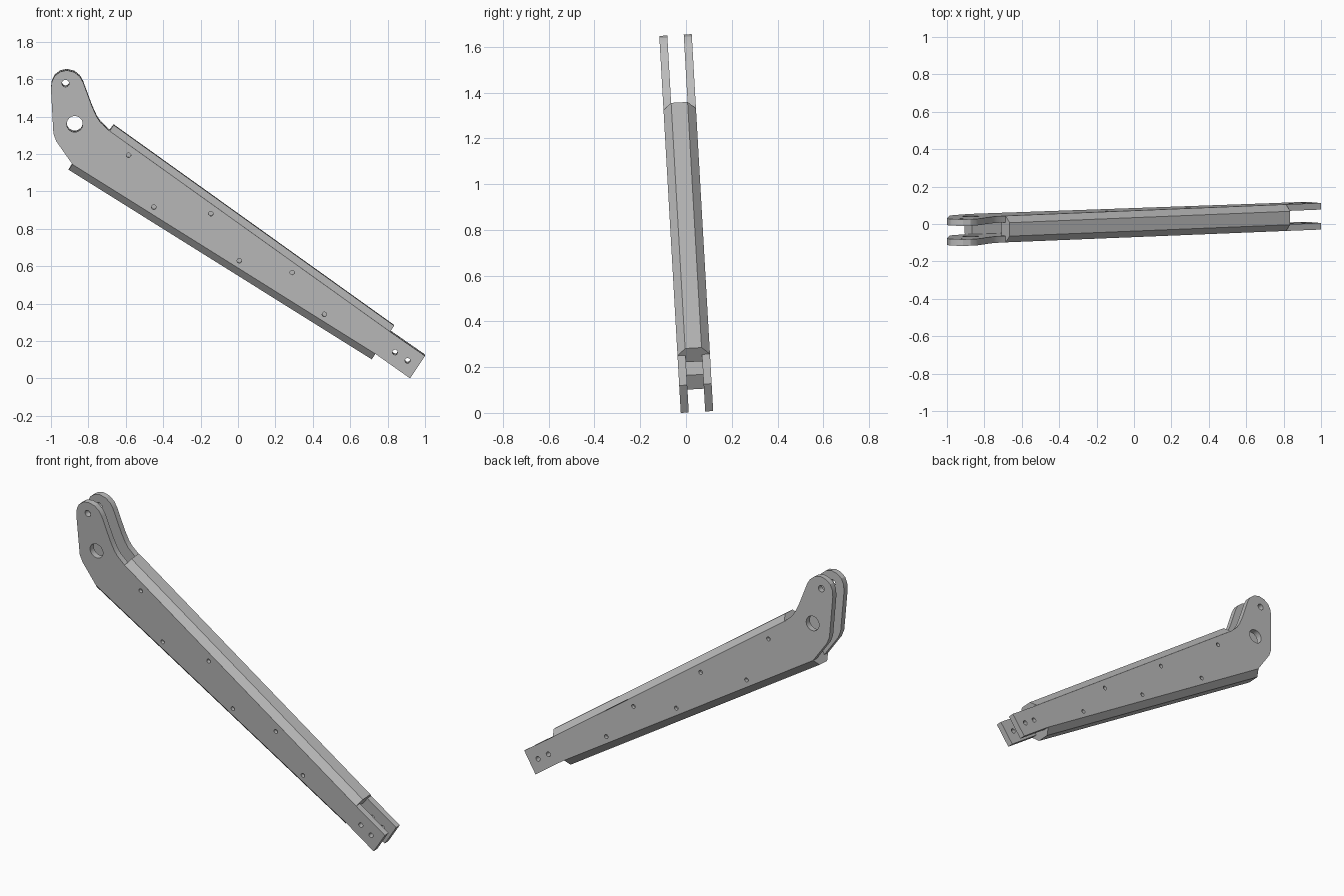
import bpy, bmesh, math
from mathutils import Matrix, Vector

if "Cube" in bpy.data.objects:
    bpy.data.objects.remove(bpy.data.objects["Cube"])

HALF, INNER, LIP, DEPTH = 0.071, 0.036, 0.037, 0.037
TILT = Matrix.Translation((0, 0.048, 0.004)) @ Matrix.Rotation(math.radians(3.26), 4, "X")

steel = bpy.data.materials.new("plain grey steel")
steel.use_nodes = True
steel.diffuse_color = (0.5, 0.5, 0.5, 1)
steel.node_tree.nodes["Principled BSDF"].inputs["Base Color"].default_value = (0.5, 0.5, 0.5, 1)


def prism(name, ring, sweep):
    """Extrude a closed ring of points along a vector."""
    bm = bmesh.new()
    face = bm.faces.new([bm.verts.new(p) for p in ring])
    out = bmesh.ops.extrude_face_region(bm, geom=[face])
    moved = [v for v in out["geom"] if isinstance(v, bmesh.types.BMVert)]
    bmesh.ops.translate(bm, verts=moved, vec=sweep)
    bmesh.ops.recalc_face_normals(bm, faces=bm.faces[:])
    mesh = bpy.data.meshes.new(name)
    bm.to_mesh(mesh)
    bm.free()
    mesh.materials.append(steel)
    obj = bpy.data.objects.new(name, mesh)
    bpy.context.collection.objects.link(obj)
    return obj


def disc(x, z, r, y, sides=24):
    turns = [2 * math.pi * i / sides for i in range(sides)]
    return [(x + r * math.cos(t), y, z + r * math.sin(t)) for t in turns]


def finish(obj):
    obj.data.transform(TILT)
    bpy.ops.object.select_all(action="DESELECT")
    obj.select_set(True)
    bpy.context.view_layer.objects.active = obj
    bpy.ops.object.shade_smooth_by_angle(angle=math.radians(25))


# Side plate outline: foot, upper edge, rounded head, lower edge
OUTLINE = [(0.92, 0), (1, 0.12), (0.813, 0.25), (-0.687, 1.325), (-0.735, 1.37),
           (-0.755, 1.4), (-0.78, 1.455), (-0.828, 1.585), (-0.845, 1.615),
           (-0.875, 1.64), (-0.915, 1.65), (-0.95, 1.642), (-0.98, 1.62),
           (-0.995, 1.59), (-1, 1.55), (-0.987, 1.31), (-0.972, 1.27),
           (-0.885, 1.146), (0.735, 0.131)]
PINS = [(-0.585, 1.195), (-0.45, 0.917), (-0.145, 0.882),
        (0.007, 0.63), (0.29, 0.567), (0.462, 0.343)]
HOLES = [(-0.873, 1.362, 0.043), (-0.922, 1.58, 0.019),
         (0.84, 0.14, 0.014), (0.907, 0.095, 0.014)]
HOLES += [(x, z, 0.012) for x, z in PINS]

for name, y in (("front_side_plate", -HALF), ("back_side_plate", INNER)):
    plate = prism(name, [(x, y, z) for x, z in OUTLINE], (0, HALF - INNER, 0))
    for x, z, r in HOLES:
        cutter = prism("hole_cutter", disc(x, z, r, -0.2), (0, 0.4, 0))
        cutter.hide_render = True
        mod = plate.modifiers.new("hole", "BOOLEAN")
        mod.operation, mod.solver, mod.object = "DIFFERENCE", "EXACT", cutter
        bpy.context.view_layer.update()
        cut = bpy.data.meshes.new_from_object(
            plate.evaluated_get(bpy.context.evaluated_depsgraph_get()))
        plate.modifiers.clear()
        plate.data = cut
        bpy.data.objects.remove(cutter)
    finish(plate)

# Spacer pins seated inside the small plate holes
for i, (x, z) in enumerate(PINS):
    finish(prism(f"spacer_pin_{i + 1}", disc(x, z, 0.0119, -0.05, 16), (0, 0.1, 0)))


# Bars joining the plates, each with a chamfered outer lip
def bar(name, start, end, side):
    a, b = Vector((start[0], 0, start[1])), Vector((end[0], 0, end[1]))
    along = (b - a).normalized()
    out = Vector((-along.z, 0, along.x)) * side
    half = [(INNER, 0), (HALF, -LIP), (INNER, -LIP), (INNER, -LIP - DEPTH)]
    section = half + [(-w, h) for w, h in reversed(half)]
    finish(prism(name, [a + out * h + Vector((0, w, 0)) for w, h in section], b - a))


bar("upper_bar", (-0.665, 1.355), (0.835, 0.28), 1)
bar("lower_bar", (-0.905, 1.115), (0.715, 0.1), -1)
